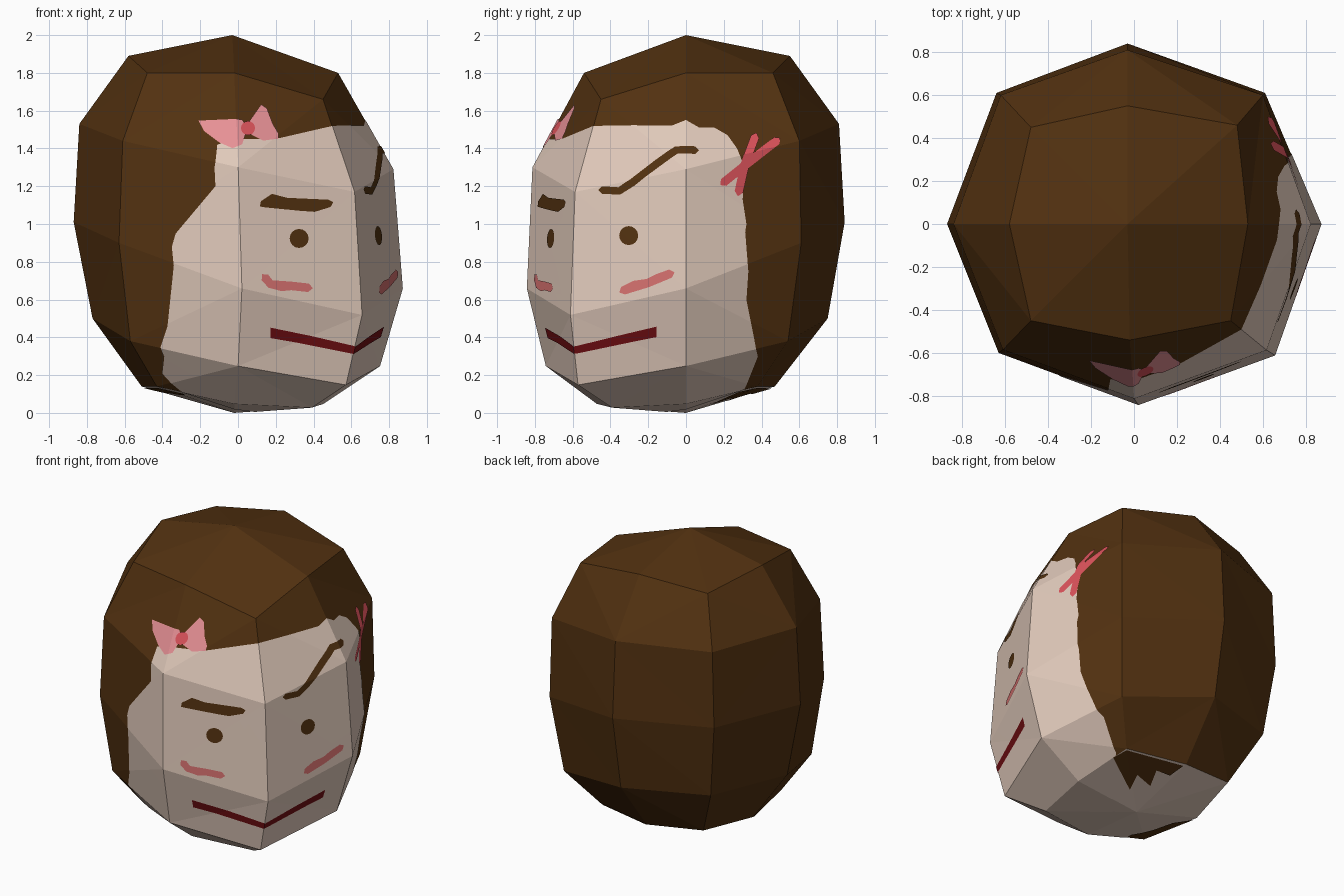
import bpy, bmesh, math
from mathutils import Vector
from mathutils.bvhtree import BVHTree

if "Cube" in bpy.data.objects:
    bpy.data.objects.remove(bpy.data.objects["Cube"])


def material(name, rgb):
    m = bpy.data.materials.new(name)
    lin = [((c / 255 + 0.055) / 1.055) ** 2.4 for c in rgb]
    m.diffuse_color = (*lin, 1)
    m.use_nodes = True
    m.node_tree.nodes["Principled BSDF"].inputs["Base Color"].default_value = m.diffuse_color
    return m


SKIN = material("skin", (224, 201, 186))
HAIR = material("brown hair", (82, 49, 16))
PINK = material("bow pink", (230, 144, 149))
RED = material("clip red", (218, 82, 90))
BLUSH = material("blush", (212, 112, 110))
MOUTH = material("mouth dark red", (112, 14, 18))


def finish(bm, name, mats):
    mesh = bpy.data.meshes.new(name)
    bm.to_mesh(mesh)
    for m in mats:
        mesh.materials.append(m)
    ob = bpy.data.objects.new(name, mesh)
    bpy.context.collection.objects.link(ob)
    return ob


# Head: five tilted rings of eight points (W SW S SE E NE N NW) and two poles
RINGS = [
    [(-.58, 0, 1.89), (-.48, -.45, 1.80), (-.02, -.54, 1.80), (.45, -.45, 1.66),
     (.53, 0, 1.80), (.48, .46, 1.80), (-.03, .55, 1.89), (-.48, .45, 1.84)],
    [(-.84, 0, 1.53), (-.61, -.585, 1.44), (0, -.81, 1.30), (.615, -.585, 1.17),
     (.82, 0, 1.29), (.60, .60, 1.44), (-.03, .81, 1.53), (-.62, .60, 1.53)],
    [(-.87, 0, 1.01), (-.63, -.60, .90), (.02, -.84, .66), (.655, -.61, .52),
     (.87, 0, .66), (.61, .61, .90), (-.03, .84, 1.01), (-.64, .61, 1.02)],
    [(-.77, 0, .50), (-.57, -.55, .38), (0, -.74, .25), (.57, -.57, .15),
     (.75, 0, .25), (.55, .54, .38), (-.03, .75, .50), (-.58, .56, .52)],
    [(-.51, 0, .14), (-.43, -.41, .14), (-.02, -.47, .05), (.39, -.39, .03),
     (.45, 0, .05), (.38, .38, .14), (-.03, .47, .14), (-.42, .41, .18)],
]
head = bmesh.new()
rings = [[head.verts.new(p) for p in r] for r in RINGS]
top = head.verts.new((-.03, 0, 2))
bottom = head.verts.new((-.02, 0, 0))
for a, b in zip(rings, rings[1:]):
    for i in range(8):
        j = (i + 1) % 8
        head.faces.new((a[i], b[i], b[j], a[j]))
for i in range(0, 8, 2):
    t, d = rings[0], rings[-1]
    head.faces.new((top, t[i - 1], t[i], t[(i + 1) % 8])).normal_update()
    head.faces.new((bottom, d[(i + 1) % 8], d[i], d[i - 1])).material_index = 1
# quads split where corner quads meet the poles: i-1, i, i+1 share pole
bmesh.ops.recalc_face_normals(head, faces=head.faces[:])
bmesh.ops.triangulate(head, faces=head.faces[:])
finish(head, "head", [HAIR, SKIN])
tree = BVHTree.FromBMesh(head)

CORE = Vector((-.3, .3, 1.2))
FACE_DIR = Vector((1, -1, 0)).normalized()
DOWN = Vector((0, 0, -1))


def on_head(view, u, v):
    """Point of the head surface under a front, side or bottom coordinate."""
    o, d = {"F": ((u, -3, v), (0, 1, 0)), "R": ((3, u, v), (-1, 0, 0)),
            "B": ((u, v, -3), (0, 0, 1))}[view]
    hit = tree.ray_cast(Vector(o), Vector(d))[0]
    return hit or tree.find_nearest(Vector(o) + Vector(d) * 2.5)[0]


def plate(name, mat, pts, lift=.007, axis=FACE_DIR):
    """Thin painted plate that follows the facets of the head."""
    bm = bmesh.new()
    vs = []
    for p in pts:
        r = on_head(*p) - CORE
        vs.append(bm.verts.new(CORE + r / max(r.dot(axis), .03)))
    bm.faces.new(vs)
    bmesh.ops.triangulate(bm, faces=bm.faces[:])
    for e in head.edges:
        a, b = (v.co - CORE for v in e.verts)
        if max(a.dot(axis), b.dot(axis)) > .02:
            bmesh.ops.bisect_plane(bm, geom=bm.verts[:] + bm.edges[:] + bm.faces[:],
                                   dist=1e-5, plane_co=CORE,
                                   plane_no=a.cross(b).normalized())
    for v in bm.verts:
        d = (v.co - CORE).normalized()
        hit = tree.ray_cast(CORE, d)[0] or tree.find_nearest(CORE + d)[0]
        v.co = hit + d * lift
    bm.normal_update()
    for f in bm.faces:
        if f.normal.dot(f.calc_center_median() - CORE) < 0:
            f.normal_flip()
    finish(bm, name, [mat])


def view_pts(view, pts):
    return [(view, *p) for p in pts]


def stroke(name, mat, view, path, w=.04, lift=.007):
    """Brush stroke with pointed round ends along a path."""
    p = [Vector(q) for q in path]
    left, right = [], []
    for i, q in enumerate(p):
        t = (p[min(i + 1, len(p) - 1)] - p[max(i - 1, 0)]).normalized()
        n = Vector((-t.y, t.x)) * w / 2
        left.append(q + n)
        right.append(q - n)
    t0, t1 = (p[0] - p[1]).normalized(), (p[-1] - p[-2]).normalized()
    outline = left + [p[-1] + t1 * w / 2] + right[::-1] + [p[0] + t0 * w / 2]
    plate(name, mat, view_pts(view, outline), lift)


def disc(name, mat, view, x, z, r, lift=.007):
    ring = [(x + r * math.cos(k * math.pi / 8), z + r * math.sin(k * math.pi / 8))
            for k in range(16)]
    plate(name, mat, view_pts(view, ring), lift)


# Bare face with a wavy hairline
front_line = [(-.30, .115), (-.40, .21), (-.39, .30), (-.41, .35), (-.36, .50), (-.33, .65),
              (-.34, .78), (-.35, .88), (-.33, .95), (-.25, 1.0), (-.16, 1.1), (-.12, 1.2),
              (-.125, 1.3), (-.11, 1.42), (0, 1.45), (.2, 1.45), (.25, 1.42), (.32, 1.42),
              (.42, 1.39)]
side_line = [(-.57, 1.40), (-.52, 1.47), (-.45, 1.49), (-.42, 1.41), (-.37, 1.40), (-.32, 1.44),
             (-.25, 1.47), (-.18, 1.52), (-.1, 1.51), (0, 1.55), (.07, 1.51), (.15, 1.51),
             (.22, 1.47), (.27, 1.40), (.31, 1.3), (.30, 1.13), (.32, 1.0), (.30, .87),
             (.33, .75), (.32, .6), (.36, .4), (.38, .3), (.34, .2), (.31, .13)]
plate("face_skin", SKIN, view_pts("F", front_line) + view_pts("R", side_line), .003)

# Hair tips under the chin
plate("hair_tips_side", HAIR, view_pts("B", [
    (.40, .28), (.14, .13), (.18, .25), (.05, .22), (.1, .34), (.0, .35), (-.02, .455),
    (.37, .375)]), axis=DOWN)
plate("hair_tip_front", HAIR, view_pts("B", [
    (-.50, -.02), (-.40, -.1), (-.36, -.24), (-.28, -.36), (-.29, -.41), (-.42, -.40)]), axis=DOWN)

# Eyes, brows and blush marks on both sides of the face
disc("front_eye", HAIR, "F", .32, .925, .05)
disc("side_eye", HAIR, "R", -.30, .94, .05)
stroke("front_brow", HAIR, "F",
       [(.13, 1.105), (.18, 1.14), (.25, 1.12), (.33, 1.09), (.40, 1.085), (.48, 1.11)])
stroke("side_brow", HAIR, "R", [(-.44, 1.18), (-.35, 1.175), (-.28, 1.22), (-.15, 1.32),
                                (-.05, 1.39), (.05, 1.39)])
stroke("front_blush", BLUSH, "F",
       [(.14, .72), (.17, .685), (.23, .67), (.28, .675), (.37, .665)], .045)
stroke("side_blush", BLUSH, "R",
       [(-.33, .65), (-.27, .68), (-.20, .69), (-.15, .715), (-.08, .74)], .045)

# Mouth across the front corner
plate("mouth", MOUTH, [("F", .17, .455), ("F", .61, .358), ("R", -.575, .358),
                       ("R", -.155, .46), ("R", -.155, .405), ("R", -.575, .318),
                       ("F", .61, .318), ("F", .17, .40)])

# Hair bow
plate("bow_left_wing", PINK, view_pts("F", [
    (-.21, 1.545), (-.1, 1.54), (.02, 1.55), (.05, 1.51), (.02, 1.42), (-.03, 1.40),
    (-.1, 1.43), (-.18, 1.49)]))
plate("bow_right_wing", PINK, view_pts("F", [
    (.05, 1.53), (.12, 1.63), (.15, 1.61), (.18, 1.53), (.21, 1.48), (.21, 1.45),
    (.13, 1.44), (.05, 1.48)]))
disc("bow_knot", RED, "F", .05, 1.505, .037, .0095)

# Crossed hair clip
stroke("clip_long_bar", RED, "R", [(.20, 1.22), (.30, 1.30), (.48, 1.44)], .045)
stroke("clip_cross_bar", RED, "R", [(.365, 1.46), (.31, 1.31), (.28, 1.17)], .045, .0085)
